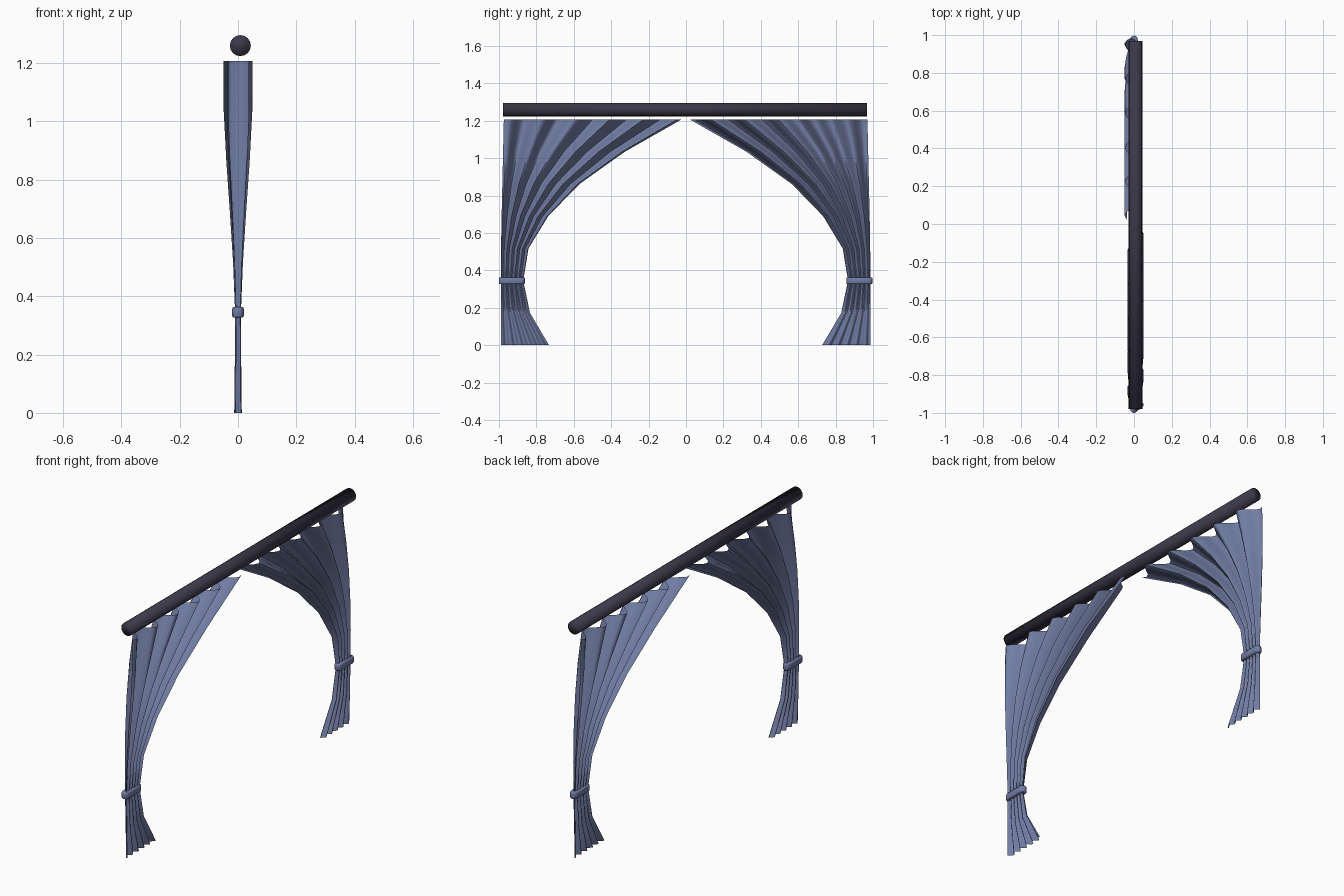
import bpy, bmesh, math
from mathutils import Matrix

if "Cube" in bpy.data.objects:
    bpy.data.objects.remove(bpy.data.objects["Cube"])

def material(name, rgb):
    m = bpy.data.materials.new(name)
    m.diffuse_color = (*rgb, 1)
    m.use_nodes = True
    m.node_tree.nodes["Principled BSDF"].inputs["Base Color"].default_value = m.diffuse_color
    return m

BLUE = material("slate_blue_cloth", (0.165, 0.205, 0.37))
DARK = material("dark_rod", (0.045, 0.039, 0.066))
MID = -0.002  # y of the symmetry centre

def finish(bm, name, mat, angle):
    bmesh.ops.recalc_face_normals(bm, faces=bm.faces)
    me = bpy.data.meshes.new(name)
    bm.to_mesh(me)
    bm.free()
    me.materials.append(mat)
    ob = bpy.data.objects.new(name, me)
    bpy.context.collection.objects.link(ob)
    bpy.ops.object.select_all(action='DESELECT')
    ob.select_set(True)
    bpy.context.view_layer.objects.active = ob
    bpy.ops.object.shade_smooth_by_angle(angle=math.radians(angle))
    return ob

# Rows from hem to top: inner edge, outer edge (distance from centre), fold depth
INNER = [0.73, 0.832, 0.868, 0.84, 0.735, 0.567, 0.325, 0.022]
OUTER = [0.988, 0.988, 0.988, 0.987, 0.984, 0.980, 0.976, 0.972]
DEPTH = [0.013, 0.011, 0.010, 0.017, 0.028, 0.040, 0.049, 0.049]
TOP, FOLDS, STEPS = 1.207, 5.25, 8

def curtain(name, turn):
    bm = bmesh.new()
    rows = []
    n = int(FOLDS * STEPS)
    for k, (a, b, d) in enumerate(zip(INNER, OUTER, DEPTH)):
        row = []
        for i in range(n + 1):
            wave = math.sin(2 * math.pi * i / STEPS + math.radians(225))
            row.append(bm.verts.new((d * (0.85 * wave - 0.15),
                                     a + (b - a) * i / n, TOP * k / 7)))
        rows.append(row)
    for r, s in zip(rows, rows[1:]):
        for i in range(n):
            bm.faces.new((r[i], r[i + 1], s[i + 1], s[i]))
    bm.transform(Matrix.Translation((0, MID, 0)) @ Matrix.Rotation(turn, 4, 'Z'))
    return finish(bm, name, BLUE, 80)

def tie(name, turn):
    # stadium-shaped band with a slightly rounded profile
    bm = bmesh.new()
    profile = [(-0.018, 0.017), (-0.013, 0.020), (0.013, 0.020), (0.018, 0.017)]
    loops = []
    for z, r in profile:
        pts = []
        for side in (1, -1):
            for j in range(7):
                t = math.pi * j / 6
                pts.append((side * r * math.cos(t),
                            0.929 + side * (0.05 + r * math.sin(t)), 0.345 + z))
        loops.append([bm.verts.new(p) for p in pts])
    for r, s in zip(loops, loops[1:]):
        for i in range(len(r)):
            j = (i + 1) % len(r)
            bm.faces.new((r[i], r[j], s[j], s[i]))
    bm.faces.new(loops[0])
    bm.faces.new(loops[-1])
    bm.transform(Matrix.Translation((0, MID, 0)) @ Matrix.Rotation(turn, 4, 'Z'))
    return finish(bm, name, BLUE, 70)

# Curtains and tiebacks, one half-turn apart
for side, turn in (("right", 0), ("left", math.pi)):
    curtain("curtain_" + side, turn)
    tie("tieback_" + side, turn)

# Rod, shaded smooth over its ends
bm = bmesh.new()
bmesh.ops.create_cone(bm, cap_ends=True, segments=16, radius1=0.036, radius2=0.036, depth=1.948)
bm.transform(Matrix.Translation((0.008, -0.005, 1.26)) @ Matrix.Rotation(math.pi / 2, 4, 'X'))
finish(bm, "curtain_rod", DARK, 180)
